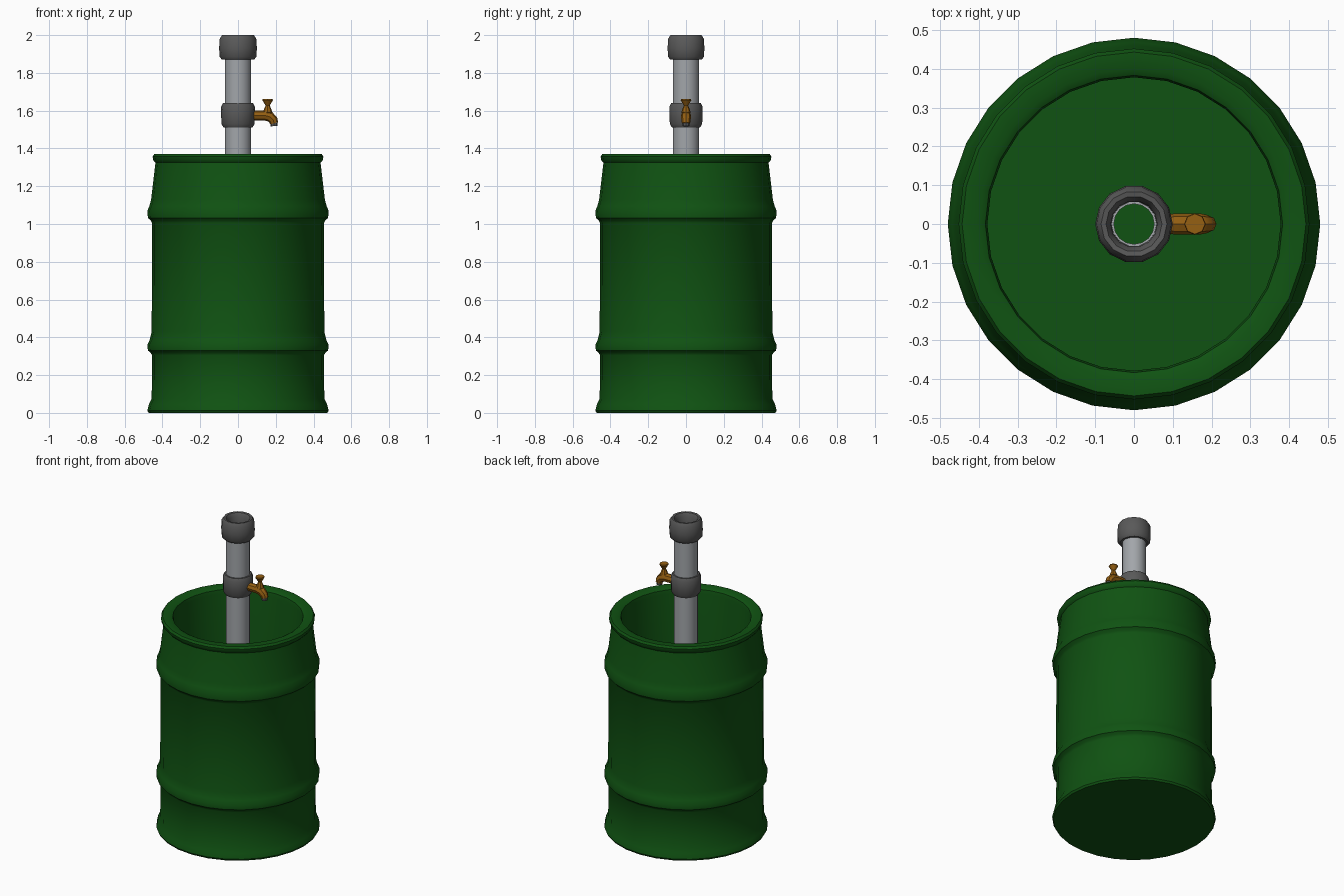
import bpy, bmesh, math
from mathutils import Vector

if "Cube" in bpy.data.objects:
    bpy.data.objects.remove(bpy.data.objects["Cube"])


def material(name, r, g, b):
    m = bpy.data.materials.new(name)
    m.diffuse_color = (r, g, b, 1)
    m.use_nodes = True
    m.node_tree.nodes["Principled BSDF"].inputs["Base Color"].default_value = m.diffuse_color
    return m


GREEN = material("barrel green", 0.005, 0.085, 0.006)
PALE = material("pale pipe grey", 0.36, 0.38, 0.40)
GREY = material("dark fitting grey", 0.10, 0.10, 0.10)
BRASS = material("brass orange", 0.30, 0.115, 0.006)


def finish(name, bm, mat, angle=40):
    bmesh.ops.recalc_face_normals(bm, faces=bm.faces)
    me = bpy.data.meshes.new(name)
    bm.to_mesh(me)
    bm.free()
    me.materials.append(mat)
    ob = bpy.data.objects.new(name, me)
    bpy.context.collection.objects.link(ob)
    bpy.ops.object.select_all(action='DESELECT')
    ob.select_set(True)
    bpy.context.view_layer.objects.active = ob
    bpy.ops.object.shade_smooth_by_angle(angle=math.radians(angle))
    return ob


def lathe(name, profile, sides, mat, closed=False, centre=(0, 0)):
    """Turn an (r, z) profile about a vertical axis."""
    bm = bmesh.new()
    pts = profile + profile[:1] if closed else profile
    vs = [bm.verts.new((r + centre[0], centre[1], z)) for r, z in pts]
    edges = [bm.edges.new(p) for p in zip(vs, vs[1:])]
    bmesh.ops.spin(bm, geom=vs + edges, cent=(*centre, 0), axis=(0, 0, 1),
                   angle=math.tau, steps=sides)
    bmesh.ops.remove_doubles(bm, verts=bm.verts, dist=1e-4)
    return finish(name, bm, mat)


def tube(name, path, sides, mat):
    """Capped tube along points (x, z, radius) in the xz plane."""
    bm = bmesh.new()
    rings = []
    for i, (x, z, r) in enumerate(path):
        a, b = path[max(i - 1, 0)], path[min(i + 1, len(path) - 1)]
        t = Vector((b[0] - a[0], 0, b[1] - a[1])).normalized()
        n = Vector((-t.z, 0, t.x))
        rings.append([bm.verts.new(Vector((x, 0, z)) + r * (
            math.cos(math.tau * k / sides) * n
            + math.sin(math.tau * k / sides) * Vector((0, 1, 0))))
            for k in range(sides)])
    for lo, hi in zip(rings, rings[1:]):
        for k in range(sides):
            j = (k + 1) % sides
            bm.faces.new((lo[k], lo[j], hi[j], hi[k]))
    bm.faces.new(rings[0])
    bm.faces.new(rings[-1])
    return finish(name, bm, mat)


# Open drum: base, two raised hoops, tapered shoulder, rolled rim, inner wall
lathe("barrel", [
    (0, 0), (0.473, 0), (0.48, 0.012), (0.472, 0.045), (0.457, 0.075),
    (0.455, 0.305), (0.462, 0.318), (0.477, 0.33), (0.48, 0.36),
    (0.468, 0.385), (0.457, 0.43), (0.455, 1.005), (0.462, 1.018),
    (0.477, 1.032), (0.48, 1.07), (0.469, 1.095), (0.46, 1.13),
    (0.437, 1.325), (0.449, 1.338), (0.452, 1.357), (0.443, 1.37),
    (0.40, 1.37), (0.383, 1.36), (0.378, 1.335), (0.378, 0.025), (0, 0.025),
], 28, GREEN)

# Hollow stand pipe
lathe("pipe", [(0.07, 0.026), (0.07, 1.9), (0.052, 1.9), (0.052, 0.026)],
      16, PALE, closed=True)

# Collar that carries the tap
lathe("tap_collar", [
    (0.066, 1.515), (0.077, 1.512), (0.088, 1.53), (0.09, 1.62),
    (0.08, 1.64), (0.066, 1.64)], 14, GREY, closed=True)

# Open top collar
lathe("top_collar", [
    (0.062, 1.872), (0.085, 1.87), (0.097, 1.885), (0.1, 1.93),
    (0.097, 1.98), (0.085, 2.0), (0.072, 1.998), (0.06, 1.975),
    (0.058, 1.9)], 14, GREY, closed=True)

# Tap: body, nozzle, stem with flared handle
tube("tap_body", [(0.07, 1.574, 0.026), (0.145, 1.574, 0.027),
                  (0.17, 1.567, 0.027), (0.187, 1.55, 0.024),
                  (0.191, 1.533, 0.022)], 8, BRASS)
tube("tap_nozzle", [(0.190, 1.535, 0.019), (0.191, 1.518, 0.018)], 8, GREY)
lathe("tap_handle", [(0, 1.575), (0.025, 1.59), (0.02, 1.607),
                     (0.011, 1.627), (0.028, 1.655), (0.026, 1.661),
                     (0, 1.661)], 8, BRASS, centre=(0.157, 0))
